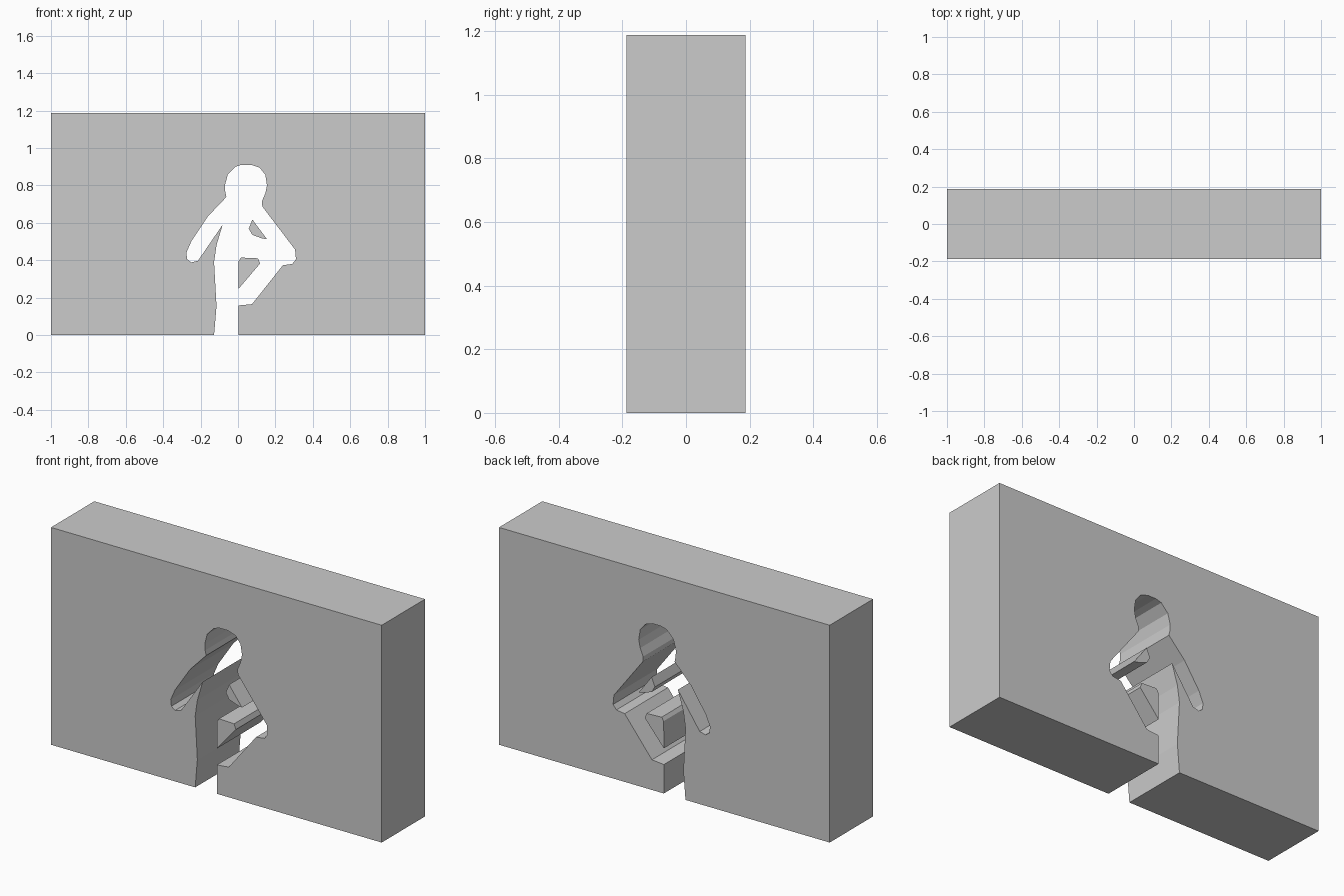
import bpy, bmesh

HALF_DEPTH = 0.187


def slab(name, profile):
    """Extrude a front-view (x, z) outline through the wall thickness."""
    bm = bmesh.new()
    face = bm.faces.new([bm.verts.new((x, -HALF_DEPTH, z)) for x, z in profile])
    ext = bmesh.ops.extrude_face_region(bm, geom=[face], use_keep_orig=True)
    moved = [g for g in ext["geom"] if isinstance(g, bmesh.types.BMVert)]
    bmesh.ops.translate(bm, verts=moved, vec=(0, 2 * HALF_DEPTH, 0))
    bmesh.ops.recalc_face_normals(bm, faces=bm.faces)
    mesh = bpy.data.meshes.new(name)
    bm.to_mesh(mesh)
    bm.free()
    obj = bpy.data.objects.new(name, mesh)
    bpy.context.collection.objects.link(obj)
    return obj


# Figure-shaped opening, from the left foot over the head to the right foot
left_leg = [(-0.128, 0), (-0.115, 0.155), (-0.128, 0.39), (-0.115, 0.48), (-0.082, 0.59)]
left_arm = [(-0.214, 0.397), (-0.25, 0.388), (-0.272, 0.405), (-0.276, 0.44),
            (-0.25, 0.50), (-0.16, 0.635), (-0.062, 0.738)]
head = [(-0.068, 0.765), (-0.07, 0.80), (-0.055, 0.857), (-0.014, 0.90), (0.02, 0.91),
        (0.07, 0.91), (0.115, 0.895), (0.146, 0.857), (0.155, 0.80), (0.146, 0.757),
        (0.128, 0.715), (0.13, 0.687)]
right_arm = [(0.305, 0.457), (0.31, 0.405), (0.29, 0.38), (0.24, 0.373)]
right_leg = [(0.075, 0.165), (0.003, 0.158), (0.003, 0)]

# Wall around the opening
slab("wall", [(-1, 0)] + left_leg + left_arm + head + right_arm + right_leg
     + [(1, 0), (1, 1.188), (-1, 1.188)])

# Loose pieces left inside the bent arm and the raised leg
slab("arm_gap_block", [(0.077, 0.617), (0.057, 0.568), (0.077, 0.535),
                       (0.13, 0.516), (0.155, 0.512)])
slab("leg_gap_block", [(0.003, 0.247), (0.004, 0.395), (0.016, 0.414),
                       (0.107, 0.41), (0.118, 0.382)])
